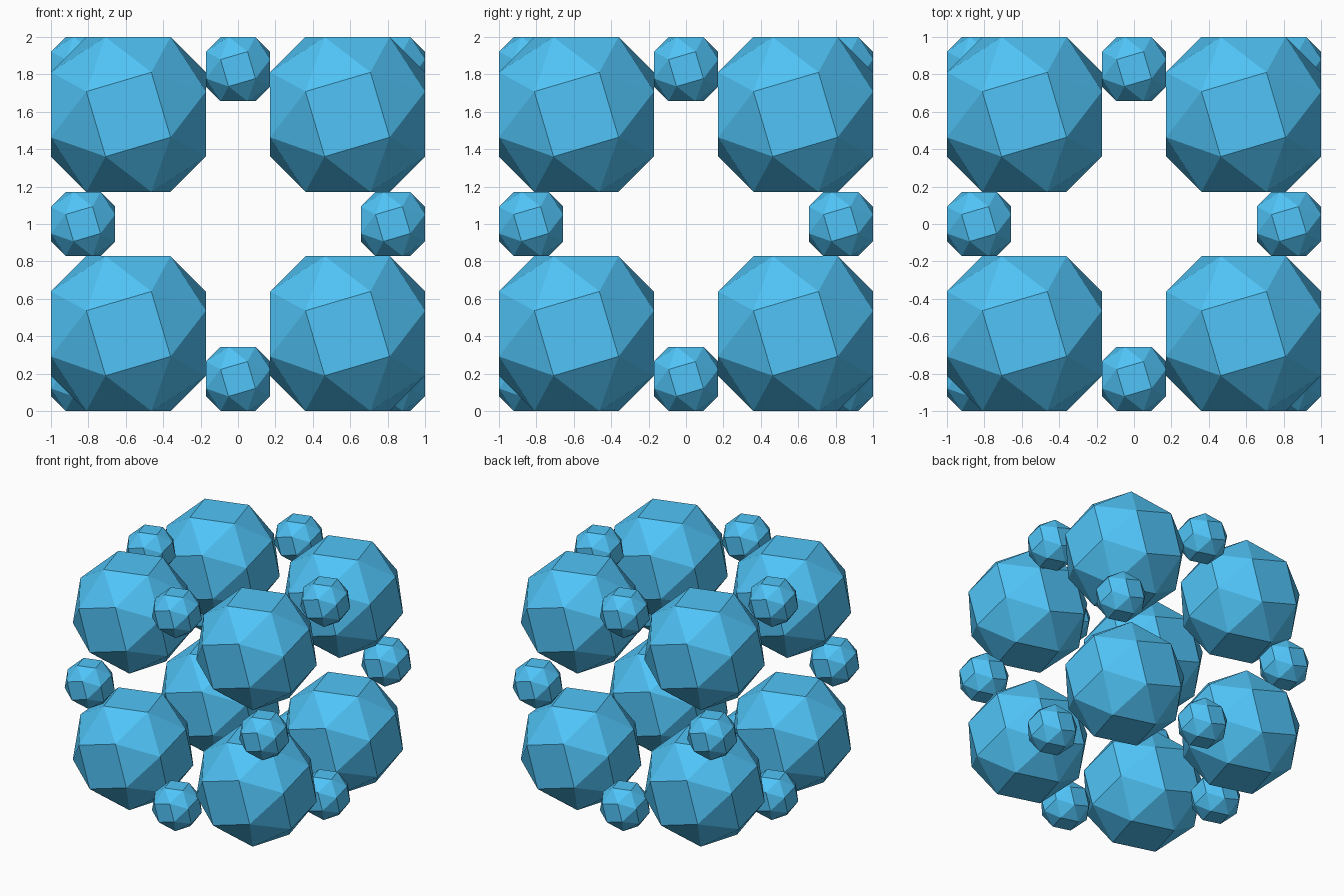
import bpy, bmesh, math
from itertools import permutations, product
from mathutils import Vector

if "Cube" in bpy.data.objects:
    bpy.data.objects.remove(bpy.data.objects["Cube"])

T = 1.839287            # tribonacci constant, half width of the raw snub cube
BIG = math.sqrt(2) - 1  # half width of a corner solid
SMALL = BIG ** 2        # half width of an edge solid

blue = bpy.data.materials.new("blue")
blue.diffuse_color = (0.08, 0.55, 0.93, 1)
blue.use_nodes = True
blue.node_tree.nodes["Principled BSDF"].inputs["Base Color"].default_value = blue.diffuse_color


def snub_cube_mesh(name, half):
    """Convex hull of the 24 snub cube corners, squares kept as single faces."""
    bm = bmesh.new()
    base = (1, 1 / T, T)
    for p in permutations(range(3)):
        odd = sum(p[i] > p[j] for i in range(3) for j in range(i + 1, 3)) % 2
        for s in product((-1, 1), repeat=3):
            if s.count(1) % 2 == odd:
                bm.verts.new(Vector([s[i] * base[p[i]] for i in range(3)]) * half / T)
    bmesh.ops.convex_hull(bm, input=bm.verts[:])
    bmesh.ops.dissolve_limit(bm, angle_limit=math.radians(1),
                             verts=bm.verts[:], edges=bm.edges[:])
    bmesh.ops.recalc_face_normals(bm, faces=bm.faces[:])
    mesh = bpy.data.meshes.new(name)
    bm.to_mesh(mesh)
    bm.free()
    mesh.materials.append(blue)
    return mesh


def place(name, mesh, x, y, z):
    ob = bpy.data.objects.new(name, mesh)
    ob.location = (x, y, z + 1)
    bpy.context.collection.objects.link(ob)


corner_mesh = snub_cube_mesh("corner_solid", BIG)
edge_mesh = snub_cube_mesh("edge_solid", SMALL)

# large solids on the cube corners, small ones on the edge midpoints
for d in product((-1, 0, 1), repeat=3):
    zeros = d.count(0)
    if zeros == 0:
        place("corner_solid", corner_mesh, *[c * (1 - BIG) for c in d])
    elif zeros == 1:
        place("edge_solid", edge_mesh, *[c * (1 - SMALL) for c in d])
